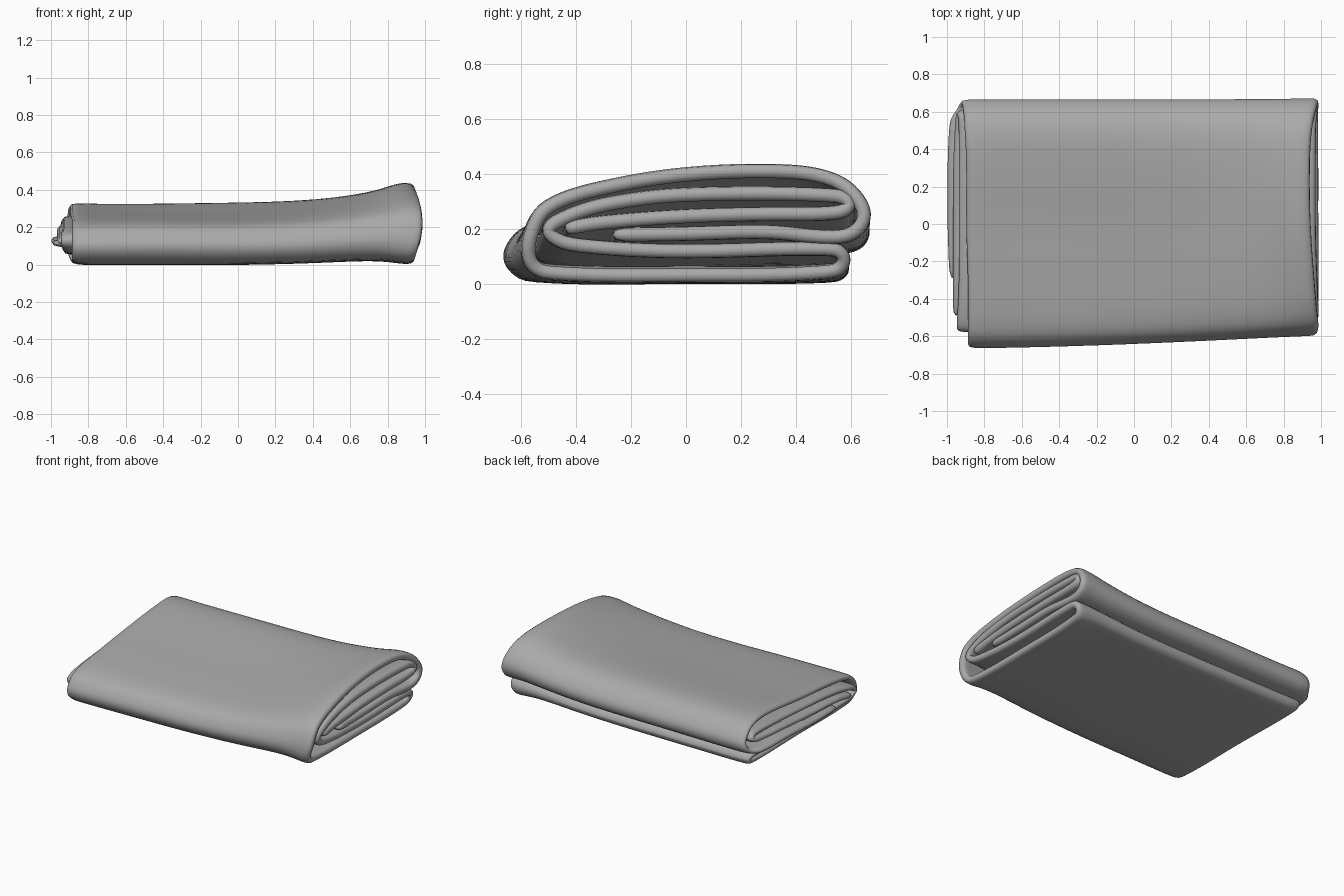
import bpy, bmesh, math
from mathutils import Vector

cube = bpy.data.objects.get("Cube")
if cube:
    bpy.data.objects.remove(cube, do_unlink=True)

# One flat cloth colour
cloth = bpy.data.materials.new("grey cloth")
cloth.use_nodes = True
GREY = (0.4, 0.4, 0.4, 1)
cloth.diffuse_color = GREY
cloth.node_tree.nodes["Principled BSDF"].inputs["Base Color"].default_value = GREY

# Folded path from the inner hem to the tucked hem:
# y, height at the flared end, height at the pressed end, reach of the pressed end
FOLDS = [
    (-.44, .20, .118, .97), (-.3, .225, .145, .97), (0, .25, .16, .97),
    (.3, .255, .185, .97), (.54, .255, .2, .96), (.595, .285, .22, .95),
    (.54, .32, .242, .94), (0, .33, .21, .94), (-.3, .29, .185, .94),
    (-.47, .225, .152, .95), (-.495, .18, .115, .95), (-.4, .14, .078, .94),
    (0, .12, .07, .93), (.53, .125, .08, .92), (.575, .085, .054, .91),
    (.53, .04, .025, .9), (0, .03, .022, .89), (-.5, .036, .025, .89),
    (-.565, .08, .075, .89), (-.56, .18, .135, .89), (-.5, .28, .195, .89),
    (-.3, .352, .23, .89), (0, .404, .262, .9), (.34, .412, .302, .9),
    (.54, .376, .296, .91), (.64, .28, .215, .92), (.63, .2, .15, .94),
    (.54, .165, .13, .99), (.3, .19, .13, 1), (0, .185, .115, 1), (-.27, .18, .11, .99),
]
# Along the cloth: fraction of the length, amount of flare, lift off the floor
STATIONS = [(0, .02, .002), (.04, .02, 0), (.15, 0, 0), (.3, 0, 0), (.45, .01, 0),
            (.6, .04, .004), (.72, .13, .01), (.82, .28, .018), (.9, .52, .02),
            (.95, .94, .006), (.98, 1, 0), (1, .88, .008)]


def smooth_path(points, steps):
    """Smooth curve through the points."""
    pts = [Vector(p) for p in points]
    pts = [2 * pts[0] - pts[1]] + pts + [2 * pts[-1] - pts[-2]]
    out = []
    for a, b, c, d in zip(pts, pts[1:], pts[2:], pts[3:]):
        # Tangents are limited by the segment so tight folds stay clean
        size = (c - b).length
        m0 = (c - a).normalized() * size
        m1 = (d - b).normalized() * size
        for i in range(steps):
            t = i / steps
            out.append(b * (2*t**3 - 3*t**2 + 1) + m0 * (t**3 - 2*t**2 + t)
                       + c * (3*t**2 - 2*t**3) + m1 * (t**3 - t**2))
    return out + [pts[-2]]


def place(point, station):
    """Put a path point at a station, between the pressed and flared shapes."""
    y, flared, pressed, left = point
    frac, flare, lift = station
    right = .988 - .05 * (abs(flared - .22) / .2) ** 2
    x = -left + (right + left) * frac
    if y < 0:
        y *= 1 + .13 * (1 - frac ** 1.6)
    z = pressed + (flared - pressed) * flare + lift
    ripple = .003 * math.sin(5 * x + 4 * y) * min(1, z / .1)
    return x, y, z + ripple


# Folded sheet as a grid
bm = bmesh.new()
path = smooth_path(FOLDS, 3)
rows = [[bm.verts.new(place(p, s)) for s in STATIONS] for p in path]
for r0, r1 in zip(rows, rows[1:]):
    for i in range(len(STATIONS) - 1):
        bm.faces.new((r0[i], r0[i + 1], r1[i + 1], r1[i]))
bmesh.ops.recalc_face_normals(bm, faces=bm.faces)
mesh = bpy.data.meshes.new("folded_cloth")
bm.to_mesh(mesh)
bm.free()
mesh.materials.append(cloth)
towel = bpy.data.objects.new("folded_cloth", mesh)
bpy.context.collection.objects.link(towel)

# The cloth is thinner where it is pressed
loft = towel.vertex_groups.new(name="loft")
for i, (frac, flare, lift) in enumerate(STATIONS):
    column = range(i, len(mesh.vertices), len(STATIONS))
    loft.add(list(column), .8 + .2 * flare, "REPLACE")

# Cloth thickness with soft hems
solid = towel.modifiers.new("thickness", "SOLIDIFY")
solid.thickness = .052
solid.offset = 0
solid.vertex_group = loft.name
soft = towel.modifiers.new("soft_edges", "SUBSURF")
soft.levels = soft.render_levels = 1

bpy.ops.object.select_all(action="DESELECT")
towel.select_set(True)
bpy.context.view_layer.objects.active = towel
bpy.ops.object.shade_smooth_by_angle(angle=math.radians(50))
